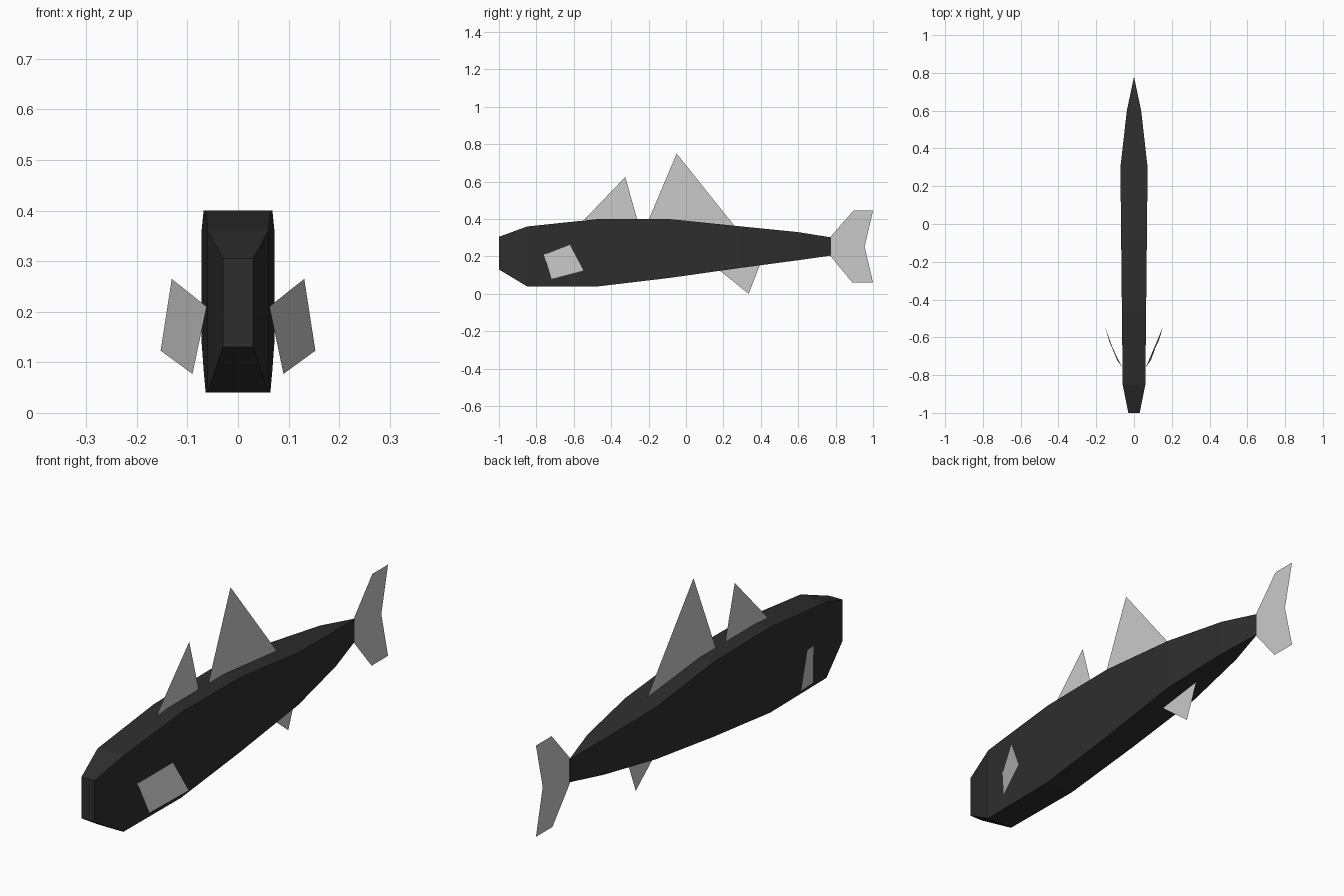
import bpy

if "Cube" in bpy.data.objects:
    bpy.data.objects.remove(bpy.data.objects["Cube"])


def material(name, v):
    m = bpy.data.materials.new(name)
    m.diffuse_color = (v, v, v, 1)
    m.use_nodes = True
    m.node_tree.nodes["Principled BSDF"].inputs["Base Color"].default_value = m.diffuse_color
    return m


charcoal = material("charcoal", 0.027)
light_grey = material("light grey", 0.59)


def add_object(name, verts, faces, mat):
    mesh = bpy.data.meshes.new(name)
    mesh.from_pydata(verts, [], faces)
    mesh.update()
    mesh.materials.append(mat)
    ob = bpy.data.objects.new(name, mesh)
    bpy.context.collection.objects.link(ob)
    return ob


# Body: rectangular cross-sections (y, bottom, top, half width)
stations = [
    (-1.00, 0.13, 0.305, 0.030),
    (-0.85, 0.04, 0.36, 0.060),
    (-0.47, 0.04, 0.40, 0.064),
    (-0.09, 0.085, 0.40, 0.068),
    (0.30, 0.14, 0.36, 0.072),
    (0.60, 0.18, 0.33, 0.038),
    (0.775, 0.205, 0.302, 0.001),
]
verts, faces = [], []
for y, lo, hi, w in stations:
    verts += [(-w, y, lo), (w, y, lo), (w, y, hi), (-w, y, hi)]
for s in range(len(stations) - 1):
    for k in range(4):
        a, b = s * 4 + k, s * 4 + (k + 1) % 4
        faces.append((a, b, b + 4, a + 4))
last = 4 * (len(stations) - 1)
faces += [(3, 2, 1, 0), (last, last + 1, last + 2, last + 3)]
add_object("body", verts, faces, charcoal)

# Middle fins: flat sheets on the centre plane, outlines as (y, z)
fins = {
    "front_dorsal_fin": [(-0.545, 0.395), (-0.26, 0.395), (-0.325, 0.625)],
    "rear_dorsal_fin": [(-0.20, 0.395), (0.26, 0.362), (-0.05, 0.75)],
    "belly_fin": [(0.18, 0.125), (0.335, 0.0), (0.395, 0.155)],
}
for name, outline in fins.items():
    add_object(name, [(0, y, z) for y, z in outline], [(0, 1, 2)], light_grey)

# Forked tail fin: upper and lower lobes
tail = [(0.77, 0.205), (0.89, 0.06), (1.0, 0.06), (0.955, 0.253),
        (1.0, 0.445), (0.895, 0.445), (0.77, 0.302)]
add_object("tail_fin", [(0, y, z) for y, z in tail],
           [(0, 1, 2, 3), (0, 3, 6), (3, 4, 5, 6)], light_grey)

# Side fins, mirrored left and right
side = [(0.062, -0.76, 0.21), (0.09, -0.72, 0.077),
        (0.153, -0.545, 0.123), (0.131, -0.62, 0.265)]
for name, sx in (("right_side_fin", 1), ("left_side_fin", -1)):
    face = (0, 1, 2, 3) if sx > 0 else (3, 2, 1, 0)
    add_object(name, [(sx * x, y, z) for x, y, z in side], [face], light_grey)
